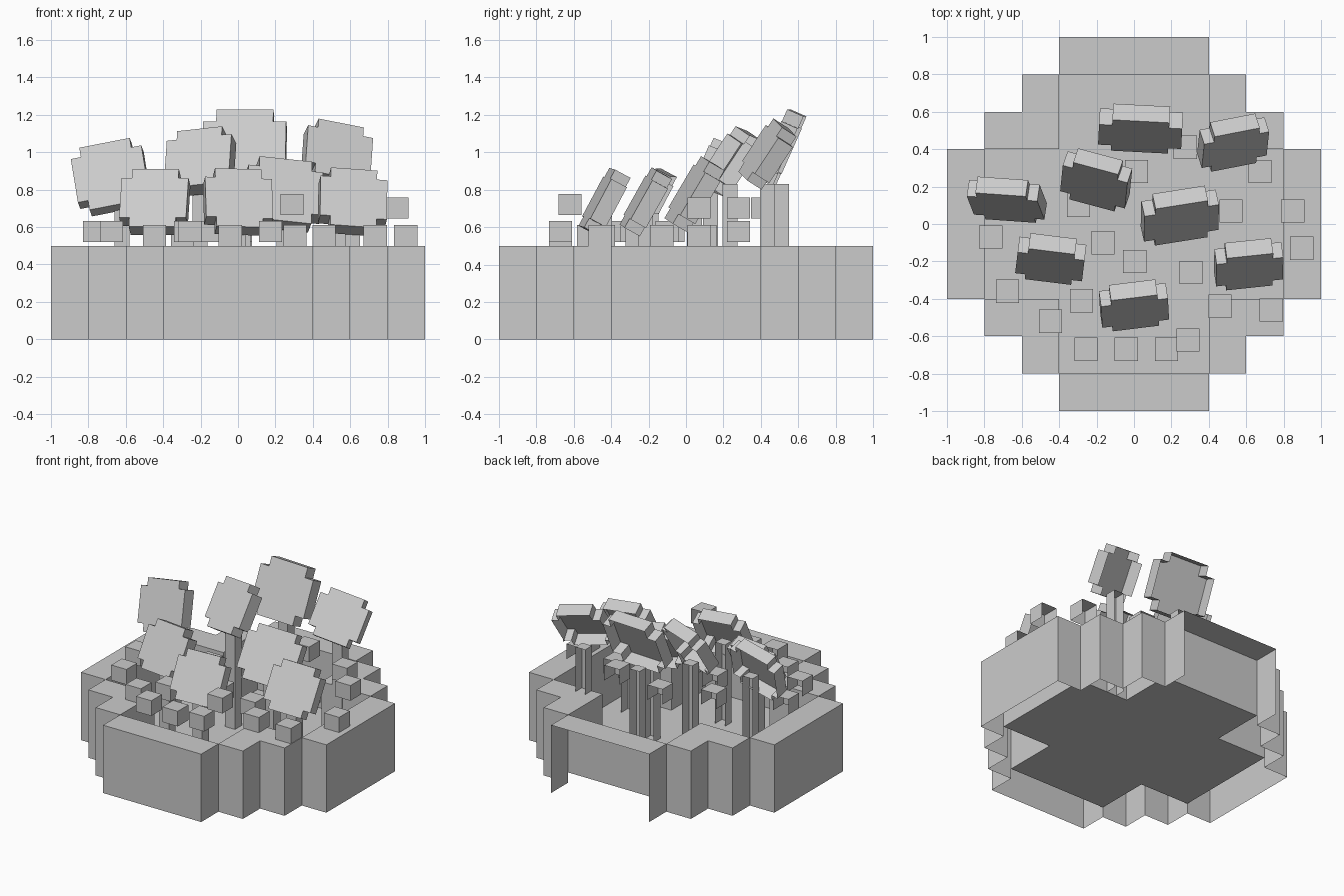
import bpy, bmesh
from math import radians
from mathutils import Matrix, Vector, Euler

if "Cube" in bpy.data.objects:
    bpy.data.objects.remove(bpy.data.objects["Cube"])

RIM_Z, SOIL_Z = 0.5, 0.075


def finish(bm, name):
    mesh = bpy.data.meshes.new(name)
    bm.to_mesh(mesh)
    bm.free()
    ob = bpy.data.objects.new(name, mesh)
    bpy.context.collection.objects.link(ob)
    return ob


# Box without its hidden rear and bottom faces
def open_box(name, lo, hi):
    bm = bmesh.new()
    lo, hi = Vector(lo), Vector(hi)
    m = Matrix.Translation((lo + hi) / 2) @ Matrix.Diagonal((*(hi - lo), 1))
    bmesh.ops.create_cube(bm, size=1, matrix=m)
    bm.normal_update()
    hidden = [f for f in bm.faces if f.normal.y > 0.9 or f.normal.z < -0.9]
    bmesh.ops.delete(bm, geom=hidden, context='FACES')
    return finish(bm, name)


# Pot: stepped outline on a 0.2 grid, hollow below, plus-shaped cavity
def in_pot(i, j):
    x, y = abs(i - 4.5), abs(j - 4.5)
    return max(x, y) < 5 and x + y < 7


def in_cavity(i, j):
    x, y = abs(i - 4.5), abs(j - 4.5)
    return max(x, y) < 4 and min(x, y) < 2


def build_pot():
    bm = bmesh.new()

    def quad(*pts):
        bm.faces.new([bm.verts.new(p) for p in pts])

    def wall(i, j, di, dj, z0, z1):
        cx, cy = -0.9 + 0.2 * i + 0.1 * di, -0.9 + 0.2 * j + 0.1 * dj
        tx, ty = -0.1 * dj, 0.1 * di
        quad((cx - tx, cy - ty, z0), (cx + tx, cy + ty, z0),
             (cx + tx, cy + ty, z1), (cx - tx, cy - ty, z1))

    for i in range(10):
        for j in range(10):
            if not in_pot(i, j):
                continue
            x, y = -1 + 0.2 * i, -1 + 0.2 * j
            hollow = in_cavity(i, j)
            z = SOIL_Z if hollow else RIM_Z
            quad((x, y, z), (x + 0.2, y, z), (x + 0.2, y + 0.2, z), (x, y + 0.2, z))
            for di, dj in ((1, 0), (-1, 0), (0, 1), (0, -1)):
                n = (i + di, j + dj)
                open_back = j == 9 and dj == 1      # the rear panel is missing
                if not in_pot(*n) and not open_back:
                    wall(i, j, di, dj, 0, RIM_Z)
                if not hollow and in_cavity(*n):
                    wall(i, j, -0 + di, dj, SOIL_Z, RIM_Z)
    bmesh.ops.remove_doubles(bm, verts=bm.verts, dist=1e-4)
    bmesh.ops.dissolve_limit(bm, angle_limit=0.02, verts=bm.verts, edges=bm.edges)
    finish(bm, "pot")


# Flower head: rectangle with notched corners, extruded back into an open shell
def flower_head(name, centre, width, height, lean, roll, yaw, notch=0.055, thick=0.095):
    a, b = width / 2, height / 2
    corner = [(a, b - notch), (a - notch, b - notch), (a - notch, b)]
    pts = []
    for sx, sz in ((1, 1), (-1, 1), (-1, -1), (1, -1)):
        order = corner if sx * sz > 0 else corner[::-1]
        pts += [(sx * x, sz * z) for x, z in order]
    bm = bmesh.new()
    front = bm.faces.new([bm.verts.new((x, -thick / 2, z)) for x, z in pts])
    ext = bmesh.ops.extrude_edge_only(bm, edges=list(front.edges))
    bmesh.ops.translate(bm, vec=(0, thick, 0),
                        verts=[v for v in ext["geom"] if isinstance(v, bmesh.types.BMVert)])
    bmesh.ops.recalc_face_normals(bm, faces=bm.faces)
    rot = Euler((radians(-lean), radians(roll), radians(yaw))).to_matrix().to_4x4()
    bm.transform(Matrix.Translation(centre) @ rot)
    finish(bm, name)


build_pot()

# centre, width, height, lean, roll, yaw, notch
flowers = [
    ((-0.445, -0.187, 0.735), 0.36, 0.35, 28, 0, -7, 0.055),
    ((0.0, -0.435, 0.735), 0.36, 0.35, 28, 2, 7, 0.055),
    ((0.613, -0.215, 0.735), 0.36, 0.35, 29, 4, 6, 0.055),
    ((0.245, 0.045, 0.775), 0.405, 0.385, 30, 6, 9, 0.06),
    ((-0.202, 0.236, 0.95), 0.36, 0.36, 33, -6, -15, 0.055),
    ((-0.68, 0.13, 0.867), 0.385, 0.365, 22, -11, -4, 0.055),
    ((0.035, 0.51, 1.025), 0.445, 0.405, 24, 0, -3, 0.07),
    ((0.53, 0.435, 0.99), 0.36, 0.34, 32, 11, 11, 0.055),
]
stem_shift = {5: 0.06}
for n, (c, w, h, lean, roll, yaw, notch) in enumerate(flowers):
    flower_head(f"flower_head_{n}", c, w, h, lean, roll, yaw, notch)
    x, y, z = c
    x += stem_shift.get(n, 0)
    top = min(z - 0.06, 0.83)
    open_box(f"stem_{n}", (x - 0.04, y - 0.04, SOIL_Z), (x + 0.04, y + 0.04, top))

# Small cube leaves: x, y, bottom z
leaves = [
    (-0.77, -0.07, 0.52), (-0.68, -0.36, 0.52), (-0.45, -0.52, 0.5), (-0.285, -0.41, 0.52),
    (-0.17, -0.10, 0.52), (0.0, -0.20, 0.5), (-0.26, -0.67, 0.52), (-0.045, -0.67, 0.5),
    (0.17, -0.67, 0.52), (0.285, -0.62, 0.665), (0.30, -0.26, 0.5), (0.455, -0.44, 0.5),
    (0.73, -0.46, 0.5), (0.893, -0.13, 0.5), (0.845, 0.07, 0.645), (0.515, 0.07, 0.5),
    (0.67, 0.28, 0.645), (0.27, 0.41, 0.645), (0.01, 0.28, 0.52), (-0.30, 0.10, 0.5),
]
for n, (x, y, z) in enumerate(leaves):
    x += 0.004
    open_box(f"leaf_{n}", (x - 0.062, y - 0.062, z), (x + 0.062, y + 0.062, z + 0.112))
